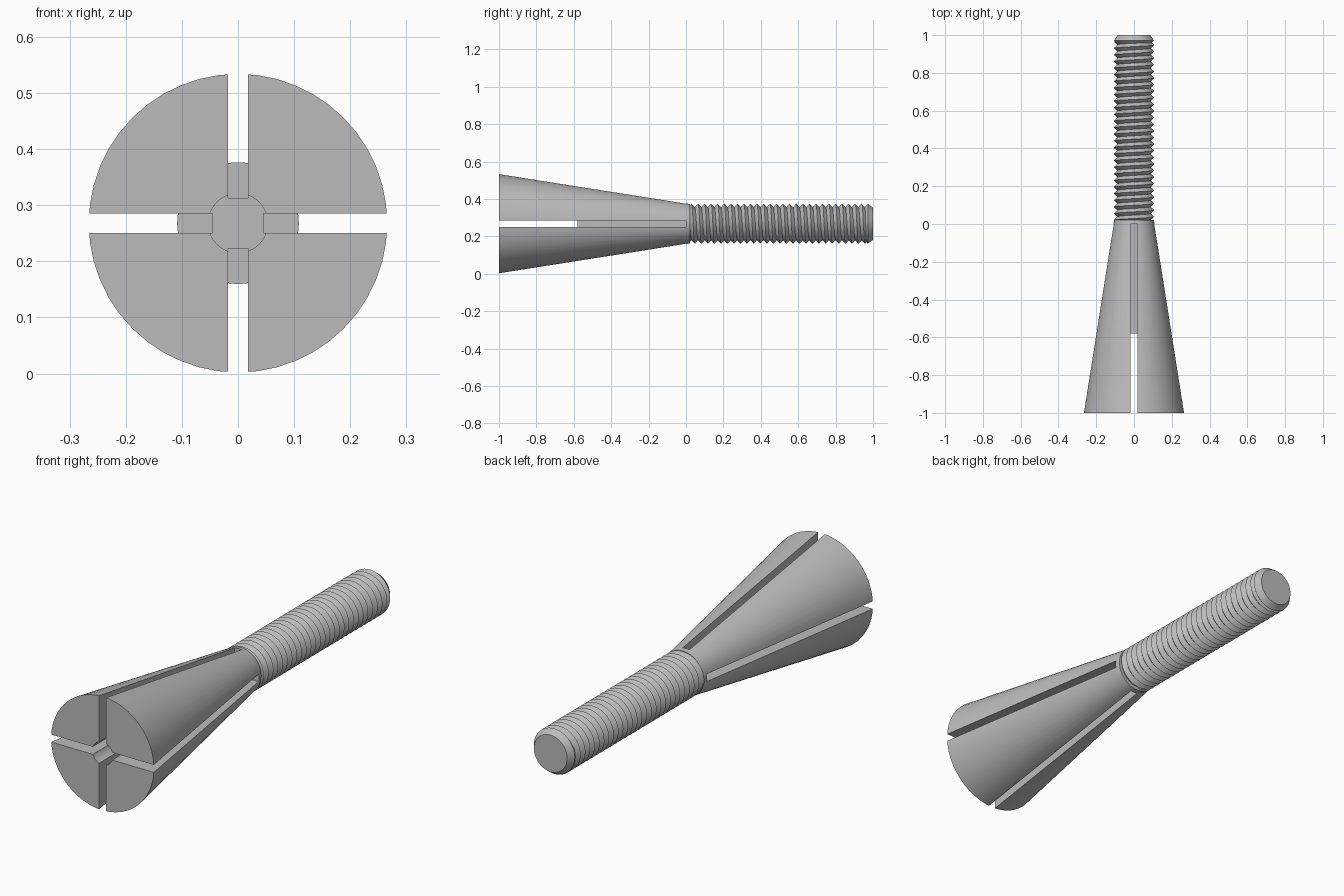
import bpy, bmesh, math
from mathutils import Matrix, Vector

if "Cube" in bpy.data.objects:
    bpy.data.objects.remove(bpy.data.objects["Cube"], do_unlink=True)

AXIS_Z = 0.268
SIDES = 48

steel = bpy.data.materials.new("plain steel grey")
steel.use_nodes = True
GREY = (0.5, 0.5, 0.5, 1)
steel.diffuse_color = GREY
steel.node_tree.nodes["Principled BSDF"].inputs["Base Color"].default_value = GREY


def around(y, r, turn):
    """Point at a radius and angle about the long axis."""
    return Vector((r * math.sin(turn), y, AXIS_Z + r * math.cos(turn)))


def finish(name, bm):
    bmesh.ops.remove_doubles(bm, verts=bm.verts, dist=1e-5)
    bmesh.ops.recalc_face_normals(bm, faces=bm.faces)
    mesh = bpy.data.meshes.new(name)
    bm.to_mesh(mesh)
    bm.free()
    mesh.materials.append(steel)
    ob = bpy.data.objects.new(name, mesh)
    bpy.context.collection.objects.link(ob)
    return ob


def lathe(name, profile):
    """Closed solid of revolution from (y, radius) pairs."""
    bm = bmesh.new()
    rings = [[bm.verts.new(around(y, r, math.tau * i / SIDES)) for i in range(SIDES)]
             for y, r in profile]
    for a, b in zip(rings, rings[1:]):
        for i in range(SIDES):
            j = (i + 1) % SIDES
            bm.faces.new((a[i], a[j], b[j], b[i]))
    bm.faces.new(rings[0])
    bm.faces.new(rings[-1])
    return finish(name, bm)


def smooth(ob):
    bpy.ops.object.select_all(action='DESELECT')
    ob.select_set(True)
    bpy.context.view_layer.objects.active = ob
    bpy.ops.object.shade_smooth_by_angle(angle=math.radians(30))


def cut(ob, cutter):
    cutter.hide_render = True
    bpy.context.view_layer.objects.active = ob
    mod = ob.modifiers.new("cut", 'BOOLEAN')
    mod.operation = 'DIFFERENCE'
    mod.solver = 'EXACT'
    mod.object = cutter
    bpy.ops.object.modifier_apply(modifier=mod.name)
    bpy.data.objects.remove(cutter, do_unlink=True)


# Tapered head with a blind bore
head = lathe("tapered_head", [(-1, 0.266), (0.022, 0.105)])
cut(head, lathe("bore_cutter", [(-1.1, 0.053), (-0.58, 0.053)]))

# Four lengthwise slots that leave a core behind the bore
for k in range(4):
    bm = bmesh.new()
    bmesh.ops.create_cube(bm, size=1)
    bmesh.ops.scale(bm, vec=(0.035, 1.1, 0.355), verts=bm.verts)
    bmesh.ops.translate(bm, vec=(0, -0.55, 0.045 + 0.355 / 2), verts=bm.verts)
    bmesh.ops.rotate(bm, matrix=Matrix.Rotation(k * math.pi / 2, 3, 'Y'), verts=bm.verts)
    bmesh.ops.translate(bm, vec=(0, 0, AXIS_Z), verts=bm.verts)
    cut(head, finish("slot_cutter", bm))
smooth(head)

# Helical thread: alternate crest and root rows that climb one pitch per turn
PITCH, START, END = 0.035, 0.012, 0.968
CREST, ROOT = 0.107, 0.089
bm = bmesh.new()
rows = []
for k in range(-3, int((END - START) / PITCH * 2) + 4):
    row = []
    for i in range(SIDES + 1):
        y = START + PITCH * (k / 2 + i / SIDES)
        r = CREST if k % 2 and START < y < END else ROOT
        row.append(bm.verts.new(around(min(max(y, START), END), r, math.tau * i / SIDES)))
    rows.append(row)
for a, b in zip(rows, rows[1:]):
    for i in range(SIDES):
        bm.faces.new((a[i], a[i + 1], b[i + 1], b[i]))
smooth(finish("threaded_shank", bm))

# Chamfered tip
smooth(lathe("chamfered_tip", [(0.955, 0.088), (0.972, 0.106), (1, 0.086)]))
